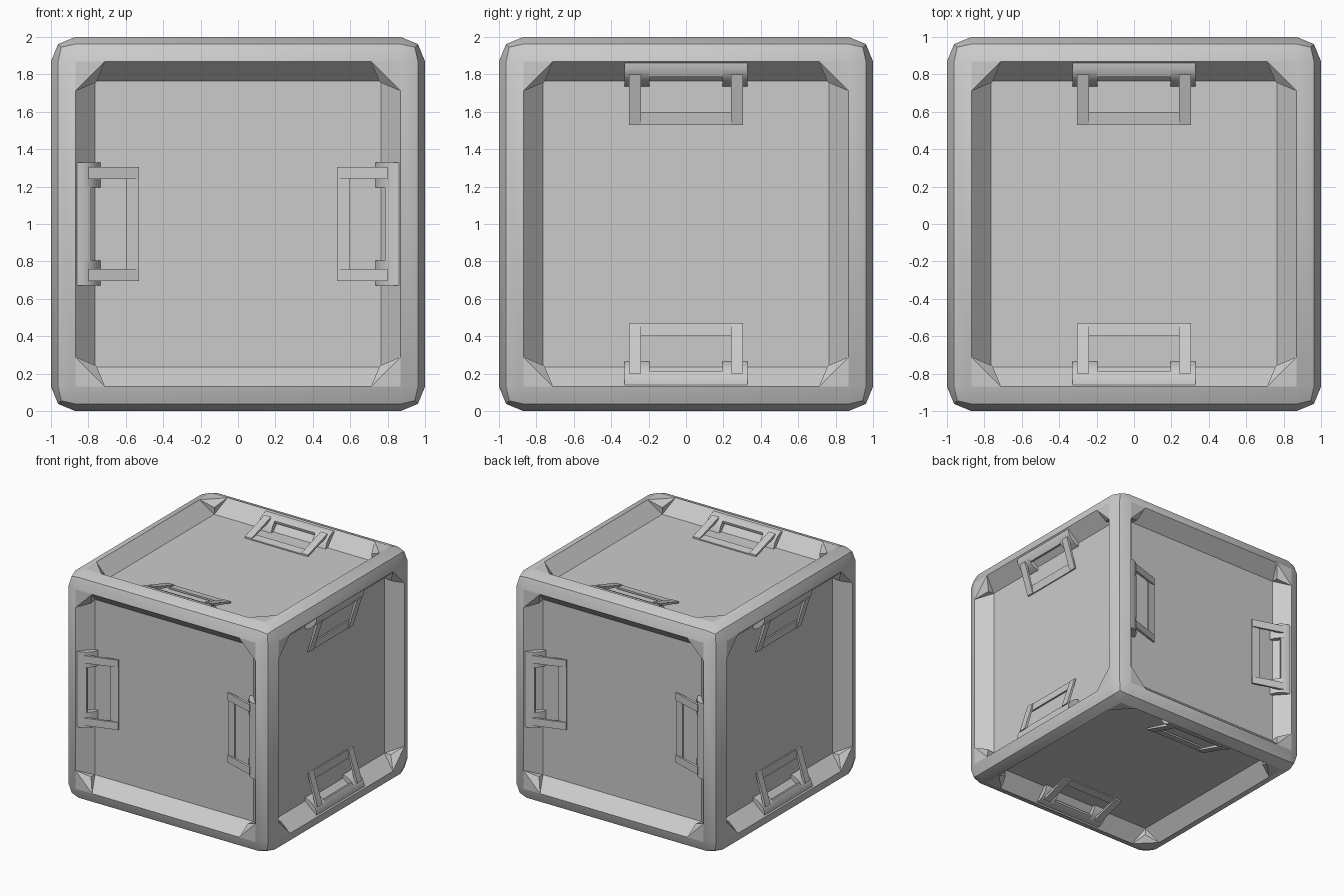
import bpy, bmesh
from mathutils import Vector

if bpy.data.objects.get("Cube"):
    bpy.data.objects.remove(bpy.data.objects["Cube"])

grey = bpy.data.materials.new("light_grey")
grey.use_nodes = True
COLOUR = (0.6, 0.6, 0.6, 1)
grey.diffuse_color = COLOUR
grey.node_tree.nodes["Principled BSDF"].inputs["Base Color"].default_value = COLOUR

R, CUT, FLOOR, DEPTH = 0.87, 0.71, 0.765, 0.88   # rim, corner cut, panel half width, panel level

# Each pair of sides: axis of the normal, of the handle pair, and along the handle
SIDES = [(1, 0, 2), (0, 2, 1), (2, 1, 0)]


def place(side, sign, h, w, d):
    """Point of a side (handle axis, width axis, outward distance) in model space."""
    p = Vector((0, 0, 1))
    n, a, b = side
    p[n] = sign * d
    p[a] += h
    p[b] += w
    if n == 2:
        p.z = 1 + sign * d
    return p


def finish(bm, name, smooth=False):
    bmesh.ops.recalc_face_normals(bm, faces=bm.faces)
    mesh = bpy.data.meshes.new(name)
    bm.to_mesh(mesh)
    bm.free()
    obj = bpy.data.objects.new(name, mesh)
    bpy.context.collection.objects.link(obj)
    mesh.materials.append(grey)
    if smooth:
        bpy.ops.object.select_all(action="DESELECT")
        obj.select_set(True)
        bpy.context.view_layer.objects.active = obj
        bpy.ops.object.shade_smooth_by_angle(angle=0.7)
    return obj


def extrude(bm, side, sign, end, profile, w0, w1):
    """Solid from a (handle axis, outward) profile between two widths."""
    rings = [[bm.verts.new(place(side, sign, end * h, w, d)) for h, d in profile]
             for w in (w0, w1)]
    bm.faces.new(rings[0])
    bm.faces.new(rings[1][::-1])
    for i in range(len(profile)):
        j = (i + 1) % len(profile)
        bm.faces.new((rings[0][i], rings[0][j], rings[1][j], rings[1][i]))


# Rounded frame with a sunken panel on all six sides
bm = bmesh.new()
bmesh.ops.create_cube(bm, size=2)
bmesh.ops.bevel(bm, geom=bm.edges[:], offset=1 - R, segments=2, profile=0.5, affect="EDGES")
bmesh.ops.translate(bm, verts=bm.verts, vec=(0, 0, 1))
flat = [f for f in bm.faces if f.calc_area() > 2]
bmesh.ops.delete(bm, geom=flat, context="FACES_ONLY")
for side in SIDES:
    for sign in (-1, 1):
        def face(points):
            bm.faces.new([bm.verts.new(place(side, sign, *p)) for p in points])
        face([(FLOOR * a, FLOOR * b, DEPTH) for a, b in ((1, 1), (-1, 1), (-1, -1), (1, -1))])
        for s in (-1, 1):
            wall = [(CUT, R * s, 1), (-CUT, R * s, 1),
                    (-FLOOR, FLOOR * s, DEPTH), (FLOOR, FLOOR * s, DEPTH)]
            face(wall)
            face([(w, h, d) for h, w, d in wall])
            for t in (-1, 1):
                face([(R * s, CUT * t, 1), (CUT * s, R * t, 1), (R * s, R * t, 1)])
bmesh.ops.remove_doubles(bm, verts=bm.verts, dist=0.0005)
# keep every panel face pointing away from the centre
frame = finish(bm, "frame", True)

# Faceted gussets in the panel corners
bm = bmesh.new()
for side in SIDES:
    for sign in (-1, 1):
        for s in (-1, 1):
            for t in (-1, 1):
                pts = [(R, CUT, 1), (CUT, R, 1), (FLOOR, FLOOR, DEPTH),
                       (0.758, 0.758, 0.945), (0.85, 0.85, 0.98)]
                vs = [bm.verts.new(place(side, sign, h * s, w * t, d)) for h, w, d in pts]
                bmesh.ops.convex_hull(bm, input=vs)
finish(bm, "corner_gussets")

# Two hinged handles on each side
bracket_tab = [(0.87, 0.99), (0.83, 0.988), (0.79, 0.97), (0.755, 0.93), (0.735, 0.88), (0.8, 0.88)]
bracket_bar = [(0.87, 0.99), (0.83, 0.988), (0.785, 0.967), (0.79, 0.945), (0.845, 0.955)]
arm = [(0.8, 0.985), (0.53, 0.9), (0.53, 0.885), (0.8, 0.96)]
grip = [(0.6, 0.905), (0.53, 0.895), (0.53, 0.885), (0.6, 0.89)]
brackets, handles = bmesh.new(), bmesh.new()
for side in SIDES:
    for sign in (-1, 1):
        for end in (-1, 1):
            extrude(brackets, side, sign, end, bracket_bar, -0.2, 0.2)
            extrude(handles, side, sign, end, grip, -0.245, 0.245)
            for t in (-1, 1):
                extrude(brackets, side, sign, end, bracket_tab, 0.195 * t, 0.33 * t)
                extrude(handles, side, sign, end, arm, 0.24 * t, 0.305 * t)
finish(brackets, "handle_brackets", True)
finish(handles, "handles")
